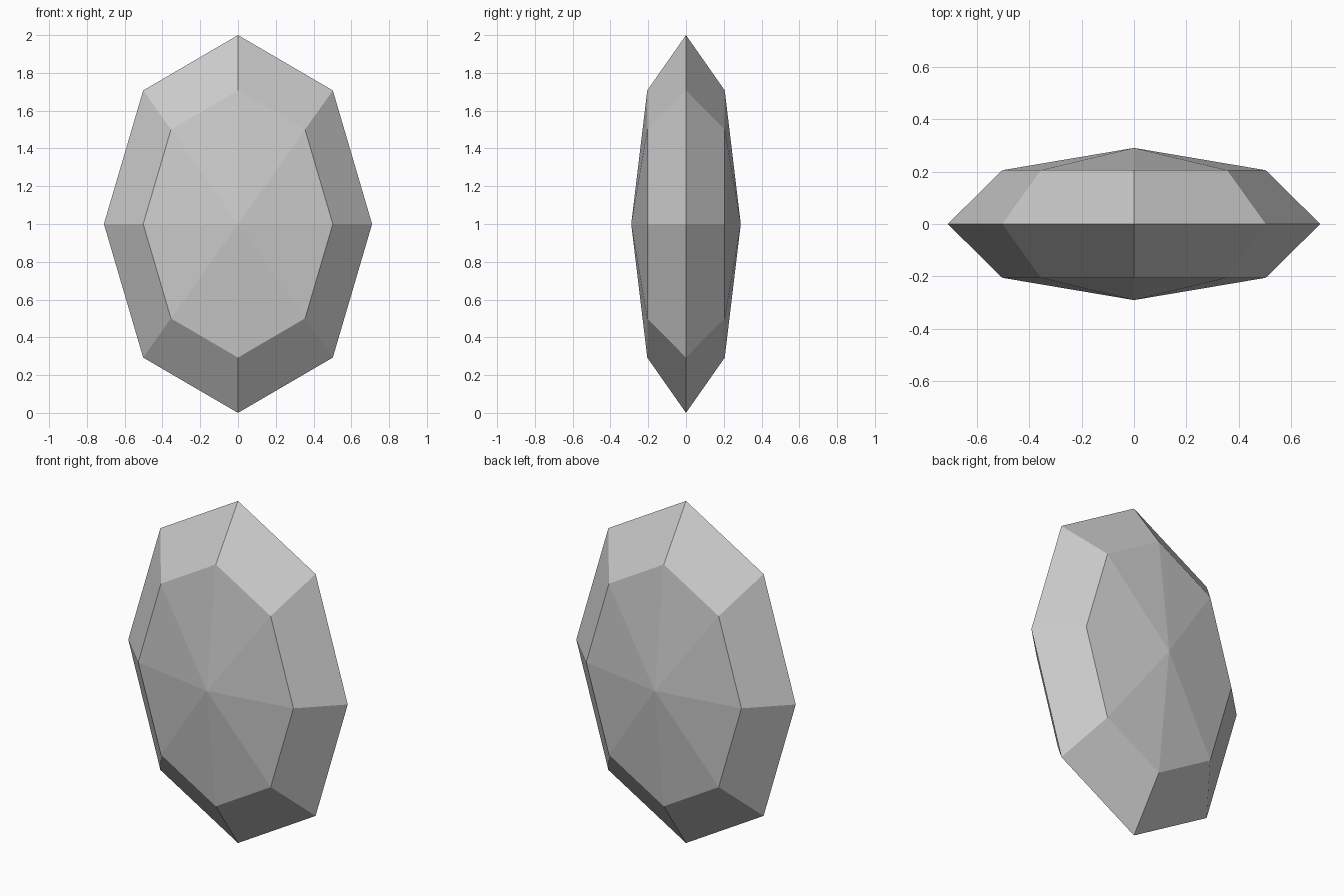
import bpy, bmesh
from math import pi
from mathutils import Matrix

if "Cube" in bpy.data.objects:
    bpy.data.objects.remove(bpy.data.objects["Cube"])

# Faceted gem: low-poly sphere with its poles facing front and back, squashed to shape
bm = bmesh.new()
bmesh.ops.create_uvsphere(bm, u_segments=8, v_segments=4, radius=1.0)
bmesh.ops.rotate(bm, verts=bm.verts, matrix=Matrix.Rotation(pi / 2, 3, 'X'))
bmesh.ops.scale(bm, verts=bm.verts, vec=(0.71, 0.29, 1.0))
bmesh.ops.translate(bm, verts=bm.verts, vec=(0, 0, 1.0))
bmesh.ops.recalc_face_normals(bm, faces=bm.faces)

mesh = bpy.data.meshes.new("gem")
bm.to_mesh(mesh)
bm.free()
gem = bpy.data.objects.new("gem", mesh)
bpy.context.collection.objects.link(gem)
